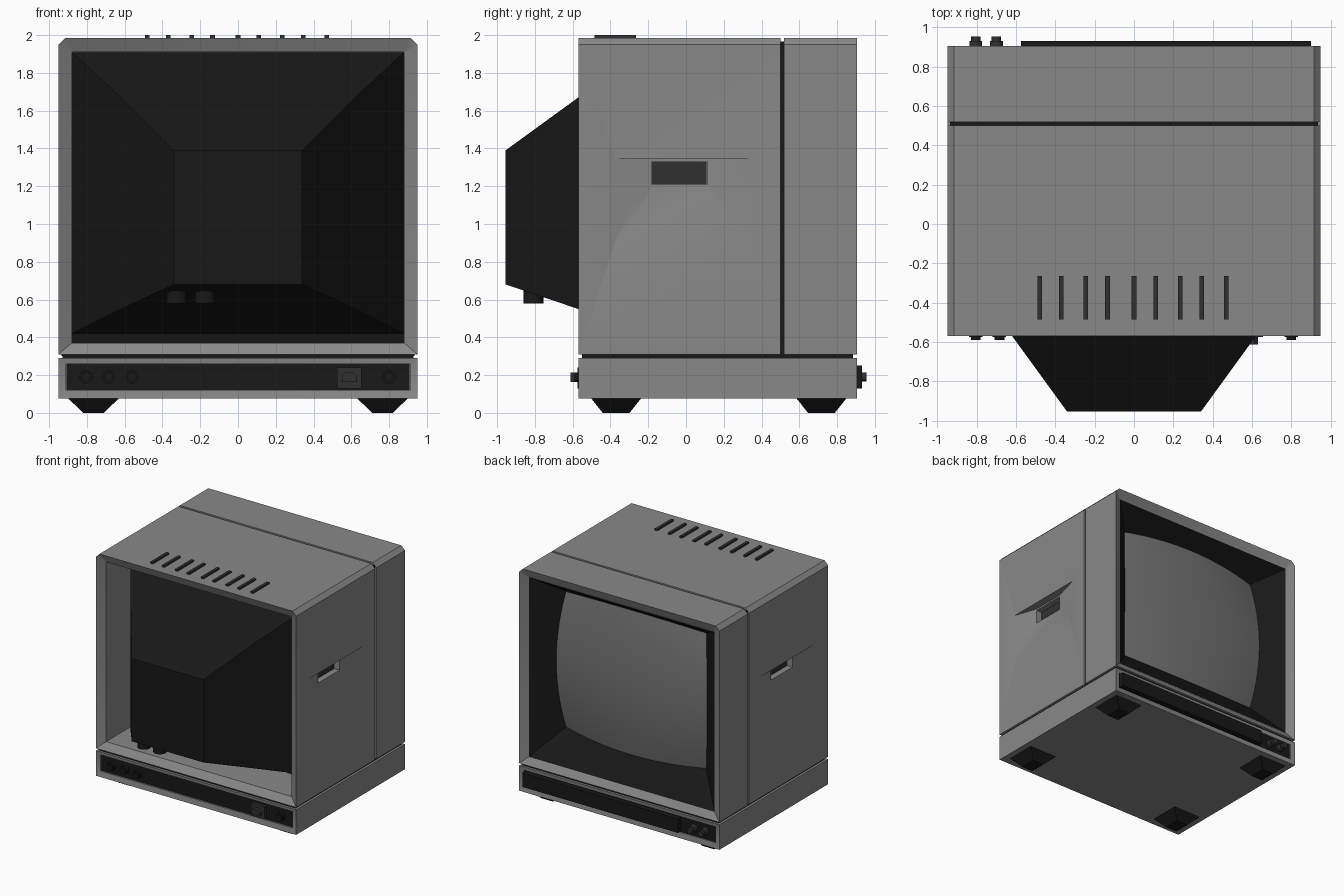
import bpy, bmesh
from math import pi
from mathutils import Matrix, Vector

if "Cube" in bpy.data.objects:
    bpy.data.objects.remove(bpy.data.objects["Cube"])


def material(name, v):
    m = bpy.data.materials.new(name)
    m.diffuse_color = (v, v, v, 1)
    m.use_nodes = True
    m.node_tree.nodes["Principled BSDF"].inputs["Base Color"].default_value = m.diffuse_color
    return m


grey = material("grey_plastic", .25)
dark = material("dark_plastic", .009)
charcoal = material("charcoal_plastic", .03)
glass = material("screen_grey", .17)


def finish(name, bm, mat=grey):
    bmesh.ops.recalc_face_normals(bm, faces=bm.faces)
    me = bpy.data.meshes.new(name)
    bm.to_mesh(me)
    bm.free()
    ob = bpy.data.objects.new(name, me)
    bpy.context.collection.objects.link(ob)
    me.materials.append(mat)
    return ob


def loft(name, rings, mat=grey):
    """Closed solid through rings (half width, z low, z high, top chamfer, y)."""
    bm = bmesh.new()
    loops = []
    for w, a, b, c, y in rings:
        pts = [(-w, a), (w, a)]
        pts += [(w, b - c), (w - c, b), (c - w, b), (-w, b - c)] if c else [(w, b), (-w, b)]
        loops.append([bm.verts.new((x, y, z)) for x, z in pts])
    n = len(loops[0])
    for p, q in zip(loops, loops[1:]):
        for i in range(n):
            j = (i + 1) % n
            bm.faces.new((p[i], p[j], q[j], q[i]))
    bm.faces.new(loops[0])
    bm.faces.new(loops[-1])
    return finish(name, bm, mat)


def box(name, x, y, z, mat=grey):
    bm = bmesh.new()
    bmesh.ops.create_cube(bm, size=1)
    for v in bm.verts:
        v.co = Vector([(r[0] + r[1]) / 2 + k * (r[1] - r[0]) for k, r in zip(v.co, (x, y, z))])
    return finish(name, bm, mat)


def hull(name, pts, mat=grey):
    bm = bmesh.new()
    for p in pts:
        bm.verts.new(p)
    bmesh.ops.convex_hull(bm, input=bm.verts)
    return finish(name, bm, mat)


def knob(name, loc, steps, axis, mat=dark):
    """Stepped round knob; steps are (radius, start, end) along the axis."""
    bm = bmesh.new()
    rot = Matrix.Rotation(pi / 2, 4, 'X') if axis == 'Y' else Matrix()
    for r, a, b in steps:
        m = Matrix.Translation(loc) @ rot @ Matrix.Translation((0, 0, (a + b) / 2))
        bmesh.ops.create_cone(bm, cap_ends=True, segments=20, radius1=r, radius2=r,
                              depth=b - a, matrix=m)
    return finish(name, bm, mat)


def cut(ob, cutter):
    cutter.hide_render = True
    mod = ob.modifiers.new("cut", 'BOOLEAN')
    mod.object = cutter
    mod.operation = 'DIFFERENCE'
    mod.solver = 'EXACT'
    bpy.context.view_layer.update()
    dg = bpy.context.evaluated_depsgraph_get()
    me = bpy.data.meshes.new_from_object(ob.evaluated_get(dg))
    ob.modifiers.clear()
    ob.data = me
    bpy.data.objects.remove(cutter)


# Main housing, open at the rear
body = loft("housing", [(.95, .31, 1.985, .035, .50), (.95, .31, 1.985, .035, -.57),
                        (.88, .37, 1.91, .004, -.53), (.88, .37, 1.91, .004, -.19)])
# Side hand grips
for s in (-1, 1):
    outer = [(s * .951, y, z) for y in (-.38, .36) for z in (.9, 1.345)]
    deep = [(s * .885, y, z) for y in (-.18, .11) for z in (1.2, 1.344)]
    cut(body, hull("grip_cutter", outer + deep))
    cut(body, box("grip_slot_cutter", sorted((s * .83, s * .94)), (-.18, .11), (1.21, 1.33)))
    box("grip_liner", sorted((s * .825, s * .835)), (-.179, .109), (1.211, 1.329), charcoal)

# Screen surround, dark mask and bulging glass
bezel = loft("front_bezel", [(.95, .31, 1.985, .035, .52), (.95, .31, 1.985, .035, .905),
                             (.88, .37, 1.91, .004, .87), (.87, .38, 1.90, .004, .60)])
bm = bmesh.new()
N = 24


def screen_point(u, v):
    """Point on the pillow-shaped glass, u and v in -1..1."""
    x = u * (.665 + .05 * (1 - v * v))
    z = 1.19 + v * (.58 + .04 * (1 - u * u))
    return x, .675 + .06 * (2 - u * u - v * v), z


grid = [[bm.verts.new(screen_point(2 * i / N - 1, 2 * j / N - 1)) for i in range(N + 1)]
        for j in range(N + 1)]
for j in range(N):
    for i in range(N):
        bm.faces.new((grid[j][i + 1], grid[j][i], grid[j + 1][i], grid[j + 1][i + 1]))
finish("screen_glass", bm, glass)

bm = bmesh.new()
t = [2 * i / N - 1 for i in range(N + 1)]
edge = ([(k, -1) for k in t[:-1]] + [(1, k) for k in t[:-1]]
        + [(-k, 1) for k in t[:-1]] + [(-1, -k) for k in t[:-1]])
inner = [bm.verts.new(screen_point(u, v)) for u, v in edge]
rim = [bm.verts.new((u * .88, .872, 1.14 + v * .77)) for u, v in edge]
for i in range(len(edge)):
    j = (i + 1) % len(edge)
    bm.faces.new((inner[i], inner[j], rim[j], rim[i]))
finish("screen_mask", bm, dark)

# Dark cores showing in the seams
box("vertical_seam", (-.935, .935), (.49, .53), (.30, 1.965), dark)
box("horizontal_seam", (-.93, .93), (-.55, .885), (.28, .32), dark)

# Rear tube cover with two plugs underneath
tube = loft("tube_cover", [(.879, .371, 1.909, 0, -.192), (.879, .42, 1.909, 0, -.2),
                           (.62, .55, 1.67, 0, -.57), (.34, .68, 1.39, 0, -.955)], dark)
for x in (-.325, -.175):
    knob("tube_plug", (x, -.808, 0), [(.053, .58, .68)], 'Z')

# Top vent ribs
for x in (-.48, -.37, -.245, -.135, 0, .11, .235, .345, .47):
    box("vent_rib", (x - .012, x + .012), (-.485, -.265), (1.97, 2.0), charcoal)

# Base with recessed panels at both ends
base = loft("base", [(.91, .12, .26, 0, -.545), (.91, .12, .26, 0, -.56),
                     (.95, .075, .29, 0, -.57), (.95, .075, .29, 0, .905),
                     (.91, .12, .26, 0, .895), (.91, .12, .26, 0, .88)])
box("rear_panel", (-.909, .909), (-.549, -.54), (.121, .259), dark)
box("front_panel", (-.909, .909), (.87, .887), (.121, .259), dark)
box("control_flap", (-.575, .90), (.88, .932), (.13, .25), dark)

# Rear sockets and power inlet
for x in (-.805, -.685, -.56, .80):
    knob("rear_socket", (x, 0, .19), [(.035, .54, .575), (.025, .54, .59)], 'Y')
box("inlet_plate", (.525, .655), (-.575, -.54), (.13, .24), charcoal)
shape = [(.55, .163), (.63, .163), (.63, .195), (.612, .213), (.568, .213), (.55, .195)]
hull("power_inlet", [(x, y, z) for x, z in shape for y in (-.57, -.612)], charcoal)

# Front buttons
for x in (-.805, -.70):
    knob("front_button", (x, 0, .19), [(.033, -.93, -.88), (.024, -.955, -.92)], 'Y', charcoal)

# Tapered feet
for s in (-1, 1):
    for y in (-.37, .717):
        top = [(s * x, y + d, .078) for x in (.63, .90) for d in (-.133, .133)]
        low = [(s * x, y + d, 0) for x in (.71, .82) for d in (-.071, .071)]
        hull("foot", top + low, dark)

# Crisp edges on small parts, soft moulded shading on the big shells
for ob in bpy.context.scene.objects:
    ob.select_set(True)
    bpy.context.view_layer.objects.active = ob
bpy.ops.object.shade_smooth_by_angle(angle=pi / 6)
bpy.ops.object.select_all(action='DESELECT')
for ob in (body, bezel, tube, base):
    ob.select_set(True)
    bpy.context.view_layer.objects.active = ob
bpy.ops.object.shade_smooth_by_angle(angle=pi)
